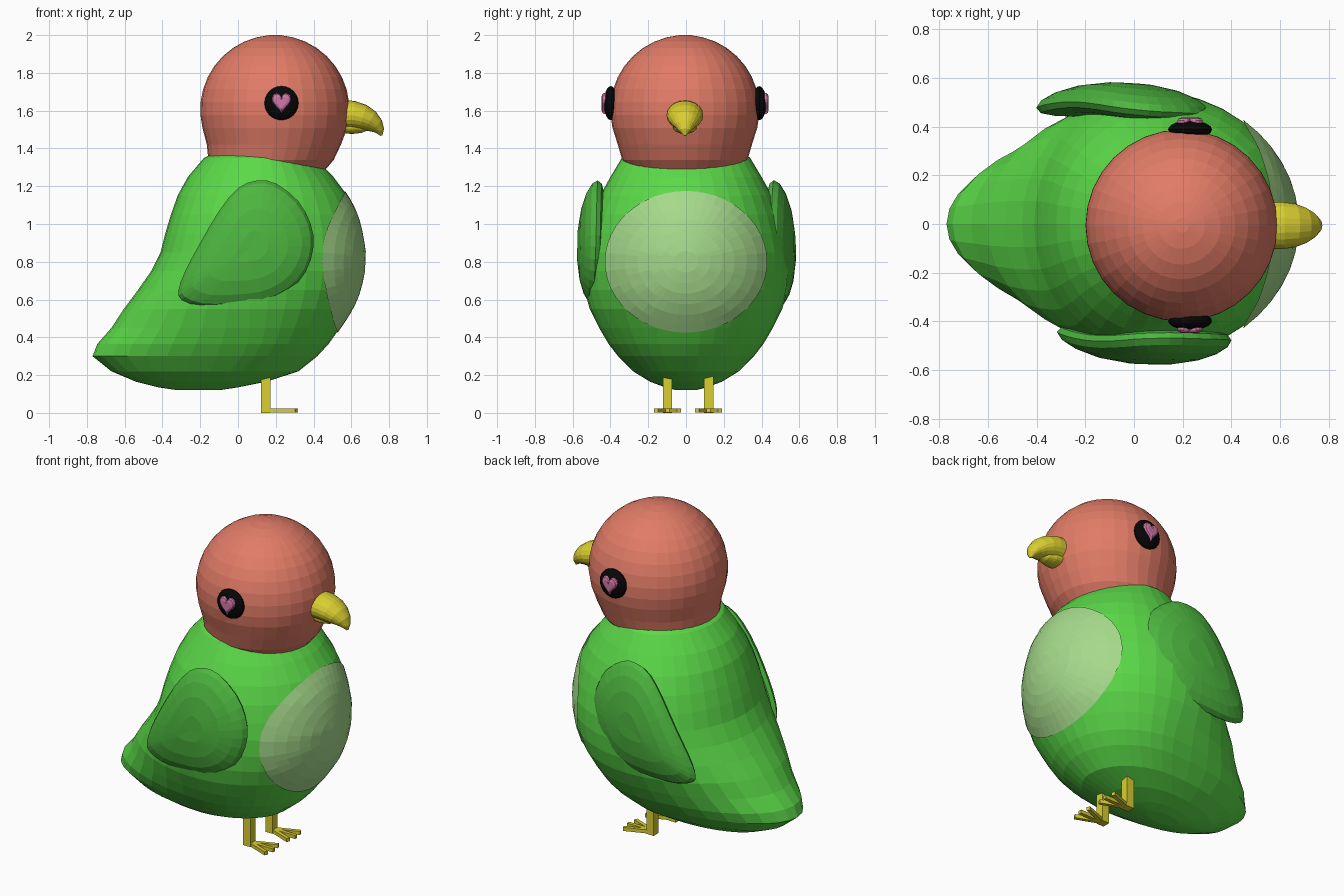
import bpy, bmesh
from math import sin, cos, pi, sqrt, radians
from mathutils import Vector, Matrix

if "Cube" in bpy.data.objects:
    bpy.data.objects.remove(bpy.data.objects["Cube"])


def material(name, rgb):
    m = bpy.data.materials.new(name)
    m.diffuse_color = (*rgb, 1)
    m.use_nodes = True
    m.node_tree.nodes["Principled BSDF"].inputs["Base Color"].default_value = m.diffuse_color
    return m


GREEN = material("green", (0.105, 0.70, 0.065))
WING = material("wing_green", (0.075, 0.47, 0.05))
PALE = material("pale_green", (0.38, 0.70, 0.26))
CORAL = material("coral", (0.76, 0.20, 0.135))
YELLOW = material("yellow", (0.70, 0.62, 0.03))
BLACK = material("black", (0.002, 0.002, 0.002))
PINK = material("pink", (0.64, 0.18, 0.38))


def finish(name, bm, mat):
    bmesh.ops.recalc_face_normals(bm, faces=bm.faces)
    me = bpy.data.meshes.new(name)
    bm.to_mesh(me)
    bm.free()
    me.materials.append(mat)
    ob = bpy.data.objects.new(name, me)
    bpy.context.collection.objects.link(ob)
    return ob


def loft(name, rings, mat, caps=(0, -1)):
    """Skin a list of equal-length closed rings and cap the listed ones."""
    bm = bmesh.new()
    vs = [[bm.verts.new(p) for p in r] for r in rings]
    n = len(vs[0])
    for a, b in zip(vs, vs[1:]):
        for i in range(n):
            j = (i + 1) % n
            bm.faces.new((a[i], a[j], b[j], b[i]))
    for k in caps:
        r = vs[k]
        c = bm.verts.new(sum((v.co for v in r), Vector()) / n)
        for i in range(n):
            bm.faces.new((r[i], r[(i + 1) % n], c))
    return finish(name, bm, mat)


# Body: egg-shaped sections (z, back x, centre x, front x, half width)
BODY = [(0.12, -0.32, -0.20, -0.10, 0.05), (0.135, -0.42, -0.18, 0.0, 0.11),
        (0.165, -0.54, -0.12, 0.15, 0.19), (0.22, -0.67, -0.04, 0.32, 0.28),
        (0.30, -0.77, 0.02, 0.42, 0.36), (0.365, -0.745, 0.05, 0.48, 0.41),
        (0.45, -0.67, 0.06, 0.54, 0.46), (0.55, -0.605, 0.06, 0.605, 0.51),
        (0.65, -0.53, 0.06, 0.645, 0.537), (0.75, -0.46, 0.06, 0.665, 0.547),
        (0.85, -0.41, 0.06, 0.67, 0.543), (0.95, -0.385, 0.07, 0.655, 0.523),
        (1.05, -0.355, 0.08, 0.63, 0.495), (1.15, -0.32, 0.10, 0.58, 0.455),
        (1.25, -0.265, 0.12, 0.505, 0.40), (1.35, -0.18, 0.12, 0.41, 0.34),
        (1.41, -0.06, 0.12, 0.28, 0.25)]
SEG = 36


def body_ring(z, xb, xc, xf, w):
    out = []
    for i in range(SEG):
        a = 2 * pi * i / SEG
        c = cos(a)
        out.append((xc + c * ((xf - xc) if c > 0 else (xc - xb)), w * sin(a), z))
    return out


loft("body", [body_ring(*s) for s in BODY], GREEN)


# Belly patch: disc laid just proud of the front of the body
def body_front(y, z, grow=1.012):
    for s, t in zip(BODY, BODY[1:]):
        if s[0] <= z <= t[0]:
            k = (z - s[0]) / (t[0] - s[0])
            _, _, xc, xf, w = [p + (q - p) * k for p, q in zip(s, t)]
            return xc + (xf - xc) * grow * sqrt(max(0, 1 - (y / w / grow) ** 2))


patch = []
for r in (0.02, 0.15, 0.3, 0.45, 0.6, 0.75, 0.88, 1.0):
    ring = []
    for i in range(48):
        y = 0.43 * r * cos(2 * pi * i / 48)
        z = 0.80 + 0.375 * r * sin(2 * pi * i / 48)
        ring.append((body_front(y, z), y, z))
    patch.append(ring)
loft("belly_patch", patch, PALE, caps=(0,))

# Head: sphere that runs into a wider neck
head = [(0.195, 1.605 + 0.395 * cos(a), 0.395 * sin(a))
        for a in (radians(d) for d in range(4, 108, 10))]
head += [(0.19, 1.42, 0.355), (0.175, 1.34, 0.332), (0.17, 1.29, 0.295)]
head[0] = (0.195, 2.0, 0.03)
loft("head", [[(x + r * cos(2 * pi * i / 32), r * sin(2 * pi * i / 32) - 0.006, z)
               for i in range(32)] for x, z, r in head], CORAL)


# Beak halves: oval sections along a bent path (x, z, half width, half height)
def horn(name, path):
    rings = []
    for k, (x, z, ry, rz) in enumerate(path):
        p, q = path[max(k - 1, 0)], path[min(k + 1, len(path) - 1)]
        t = Vector((q[0] - p[0], 0, q[1] - p[1])).normalized()
        up = Vector((-t.z, 0, t.x))
        rings.append([Vector((x, -0.006, z)) + up * rz * sin(2 * pi * i / 20)
                      + Vector((0, ry * cos(2 * pi * i / 20), 0)) for i in range(20)])
    loft(name, rings, YELLOW)


horn("upper_beak", [(0.54, 1.577, 0.097, 0.08), (0.61, 1.575, 0.097, 0.077),
                    (0.66, 1.563, 0.09, 0.07), (0.70, 1.545, 0.075, 0.058),
                    (0.732, 1.52, 0.053, 0.042), (0.752, 1.494, 0.03, 0.024),
                    (0.76, 1.468, 0.006, 0.005)])
horn("lower_beak", [(0.54, 1.515, 0.065, 0.035), (0.61, 1.51, 0.06, 0.033),
                    (0.655, 1.507, 0.045, 0.025), (0.685, 1.505, 0.015, 0.01)])

# Eyes with raised hearts
for side, tag in ((-1, "near"), (1, "far")):
    bm = bmesh.new()
    bmesh.ops.create_uvsphere(bm, u_segments=24, v_segments=12, radius=1, matrix=(
        Matrix.Translation((0.23, side * 0.393 - 0.005, 1.64))
        @ Matrix.Diagonal((0.09, 0.037, 0.09, 1)) @ Matrix.Rotation(pi / 2, 4, 'X')))
    finish(tag + "_eye", bm, BLACK)
    shape = []
    for i in range(28):
        a = 2 * pi * i / 28
        shape.append((16 * sin(a) ** 3, 2 + 13 * cos(a) - 5 * cos(2 * a)
                      - 2 * cos(3 * a) - cos(4 * a)))
    loft(tag + "_eye_heart", [[(0.23 + 0.0032 * s * x, side * y - 0.005, 1.64 + 0.0038 * s * z)
                               for x, z in shape]
                              for s, y in ((1, 0.405), (1, 0.43), (0.9, 0.438), (0.6, 0.443))], PINK)

# Wings: smooth outline inflated into a curved pad
OUTLINE = [(0.10, 1.23), (0.20, 1.215), (0.32, 1.12), (0.385, 1.0), (0.40, 0.88),
           (0.36, 0.75), (0.27, 0.65), (0.13, 0.585), (-0.05, 0.565), (-0.20, 0.565),
           (-0.30, 0.60), (-0.315, 0.65), (-0.28, 0.75), (-0.20, 0.90),
           (-0.10, 1.07), (0.0, 1.19)]
smooth = []
for i in range(len(OUTLINE)):
    a, b, c, d = (Vector(OUTLINE[(i + k) % len(OUTLINE)]) for k in (-1, 0, 1, 2))
    smooth += [b, (9 * b + 9 * c - a - d) / 16]
MID = Vector((0.08, 0.88))
for side, tag, shift, tilt in ((-1, "near", 0, 0), (1, "far", -0.085, 0.08)):
    rings = []
    for deg in (-80, -60, -40, -20, 0, 20, 40, 60, 80):
        s, h = cos(radians(deg)) ** 0.8, 0.073 * sin(radians(deg))
        ring = []
        for p in smooth:
            x, z = MID + (p - MID) * s
            bend = 0.3 * (x - 0.1) ** 2 + (0.25 if z > 0.85 else 0.2) * (z - 0.85) ** 2
            ring.append((x + shift, side * (0.505 - bend - tilt * (x - 0.1) + h), z))
        rings.append(ring)
    loft(tag + "_wing", rings, WING)


# Legs and fanned toes
def box(name, centre, size, turn=0):
    bm = bmesh.new()
    bmesh.ops.create_cube(bm, size=1, matrix=Matrix.Translation(centre)
                          @ Matrix.Rotation(turn, 4, 'Z') @ Matrix.Diagonal((*size, 1)))
    finish(name, bm, YELLOW)


for y, tag in ((-0.098, "near"), (0.12, "far")):
    box(tag + "_leg", (0.147, y, 0.12), (0.05, 0.05, 0.24))
    for k in (-1, 0, 1):
        a = radians(21 * k)
        box(f"{tag}_toe_{k + 2}", (0.147 + 0.085 * cos(a), y + 0.085 * sin(a), 0.012),
            (0.17, 0.022, 0.022), a)
